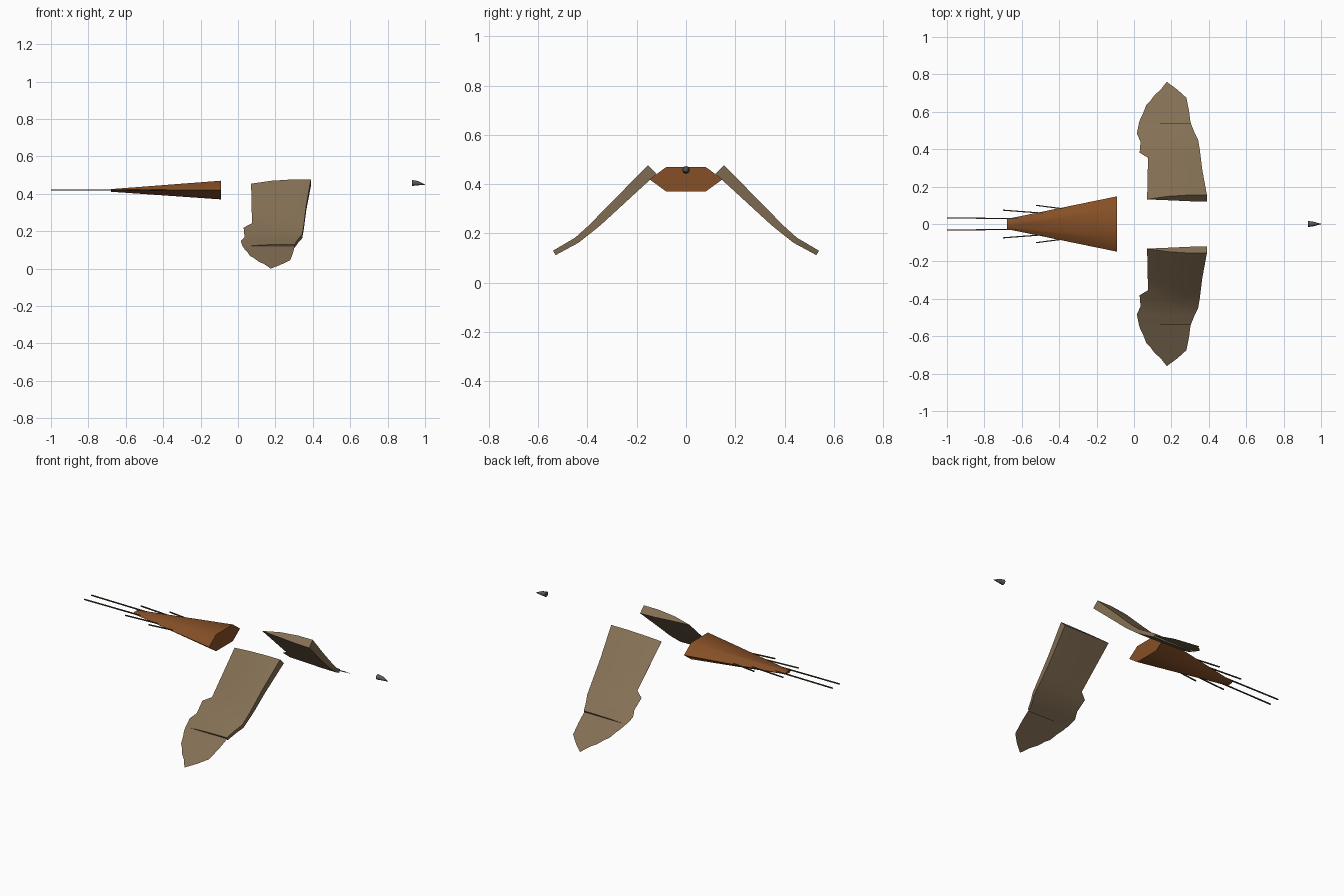
import bpy, bmesh, math
from mathutils import Vector

cube = bpy.data.objects.get("Cube")
if cube:
    bpy.data.objects.remove(cube)


def material(name, rgb):
    m = bpy.data.materials.new(name)
    m.use_nodes = True
    m.diffuse_color = (*rgb, 1)
    m.node_tree.nodes["Principled BSDF"].inputs["Base Color"].default_value = (*rgb, 1)
    return m


wing_brown = material("feather tan", (0.23, 0.16, 0.09))
tail_brown = material("tail rust", (0.24, 0.08, 0.02))
quill_dark = material("quill brown", (0.07, 0.05, 0.03))
beak_grey = material("beak grey", (0.12, 0.10, 0.08))


def finish(name, bm, mat, angle=None, fix=True):
    if fix:
        bmesh.ops.recalc_face_normals(bm, faces=bm.faces)
    mesh = bpy.data.meshes.new(name)
    bm.to_mesh(mesh)
    bm.free()
    mesh.materials.append(mat)
    ob = bpy.data.objects.new(name, mesh)
    bpy.context.collection.objects.link(ob)
    if angle:
        bpy.ops.object.select_all(action='DESELECT')
        ob.select_set(True)
        bpy.context.view_layer.objects.active = ob
        bpy.ops.object.shade_smooth_by_angle(angle=math.radians(angle))
    return ob


def loft(bm, rings, caps=True):
    rows = [[bm.verts.new(p) for p in r] for r in rings]
    for a, b in zip(rows, rows[1:]):
        for i in range(len(a)):
            j = (i + 1) % len(a)
            bm.faces.new((a[i], a[j], b[j], b[i]))
    if caps:
        bm.faces.new(rows[0])
        bm.faces.new(rows[-1])


# Wing: height of the upper surface, and its chord at each span position
BEND, ROOT = (0.435, 0.192), (0.155, 0.477)


def upper_z(y):
    if y < BEND[0]:
        t = (y - ROOT[0]) / (BEND[0] - ROOT[0])
        return ROOT[1] + t * (BEND[1] - ROOT[1])
    return BEND[1] * (0.76 - y) / (0.76 - BEND[0])


# span y, trailing x, leading x, thickness at the leading edge
inner = [(0.155, 0.07, 0.39, 0.05), (0.29, 0.073, 0.365, 0.04),
         (0.37, 0.075, 0.355, 0.034), (0.395, 0.03, 0.352, 0.03),
         (0.45, 0.035, 0.343, 0.025), (0.49, 0.015, 0.323, 0.023),
         (0.54, 0.025, 0.303, 0.021)]
outline = [(0.303, 0.535), (0.295, 0.6), (0.28, 0.675), (0.23, 0.72),
           (0.175, 0.76), (0.14, 0.715), (0.11, 0.69), (0.085, 0.655),
           (0.065, 0.635), (0.05, 0.595), (0.035, 0.565), (0.025, 0.535)]


def wing(side, name):
    bm = bmesh.new()
    rings = []
    for y, trail, lead, thick in inner:
        n = Vector((0, 0.7, 0.7)) if y < 0.44 else Vector((0, 0.5, 0.86))
        top, low = [], []
        for u, rise, fall in ((0, 0.65, 0.67), (0.35, 0.2, 0.8),
                              (0.7, 0, 0.95), (1, 0, 1)):
            p = Vector((trail + u * (lead - trail), y, upper_z(y)))
            top.append(p - n * thick * rise)
            low.append(p - n * thick * fall)
        rings.append([(p.x, side * p.y, p.z) for p in top + low[::-1]])
    loft(bm, rings)
    finish(name + "_wing", bm, wing_brown, 30)

    # Flat outer feathers continue the blade as a thin sheet
    bm = bmesh.new()
    pts = [(x, side * y, max(0, upper_z(y) - 0.012 * (0.76 - y) / 0.22))
           for x, y in outline]
    face = bm.faces.new([bm.verts.new(p) for p in pts])
    face.normal_update()
    if face.normal.z < 0:
        face.normal_flip()
    finish(name + "_wing_tip", bm, wing_brown, fix=False)


wing(1, "left")
wing(-1, "right")

# Tail: six-sided tapering wedge
bm = bmesh.new()
section = [(1, 0), (0.54, 1), (-0.54, 1), (-1, 0), (-0.54, -1), (0.54, -1)]
loft(bm, [[(x, w * a, z + h * b) for a, b in section]
          for x, w, h, z in ((-0.09, 0.148, 0.05, 0.42), (-0.68, 0.027, 0.007, 0.418))])
finish("tail", bm, tail_brown, 75)

# Tail quills in mirrored pairs
for label, x0, x1, y0, y1 in (("long", -1, -0.6, 0.033, 0.028),
                              ("middle", -0.7, -0.45, 0.074, 0.055),
                              ("short", -0.525, -0.33, 0.1, 0.075)):
    for side, name in ((1, "left"), (-1, "right")):
        bm = bmesh.new()
        r = 0.003
        loft(bm, [[(x, side * y + a * r, 0.421 + b * r)
                   for a, b in ((1, 1), (-1, 1), (-1, -1), (1, -1))]
                  for x, y in ((x0, y0), (x1, y1))])
        finish(f"{name}_{label}_tail_quill", bm, quill_dark)

# Beak: drooping cone
bm = bmesh.new()
rings = []
for x, r, z in ((0.93, 0.016, 0.458), (0.96, 0.012, 0.457), (1.0, 0.001, 0.449)):
    rings.append([(x, r * math.cos(k * math.pi / 4), z + r * math.sin(k * math.pi / 4))
                  for k in range(8)])
loft(bm, rings)
finish("beak", bm, beak_grey, 50)
